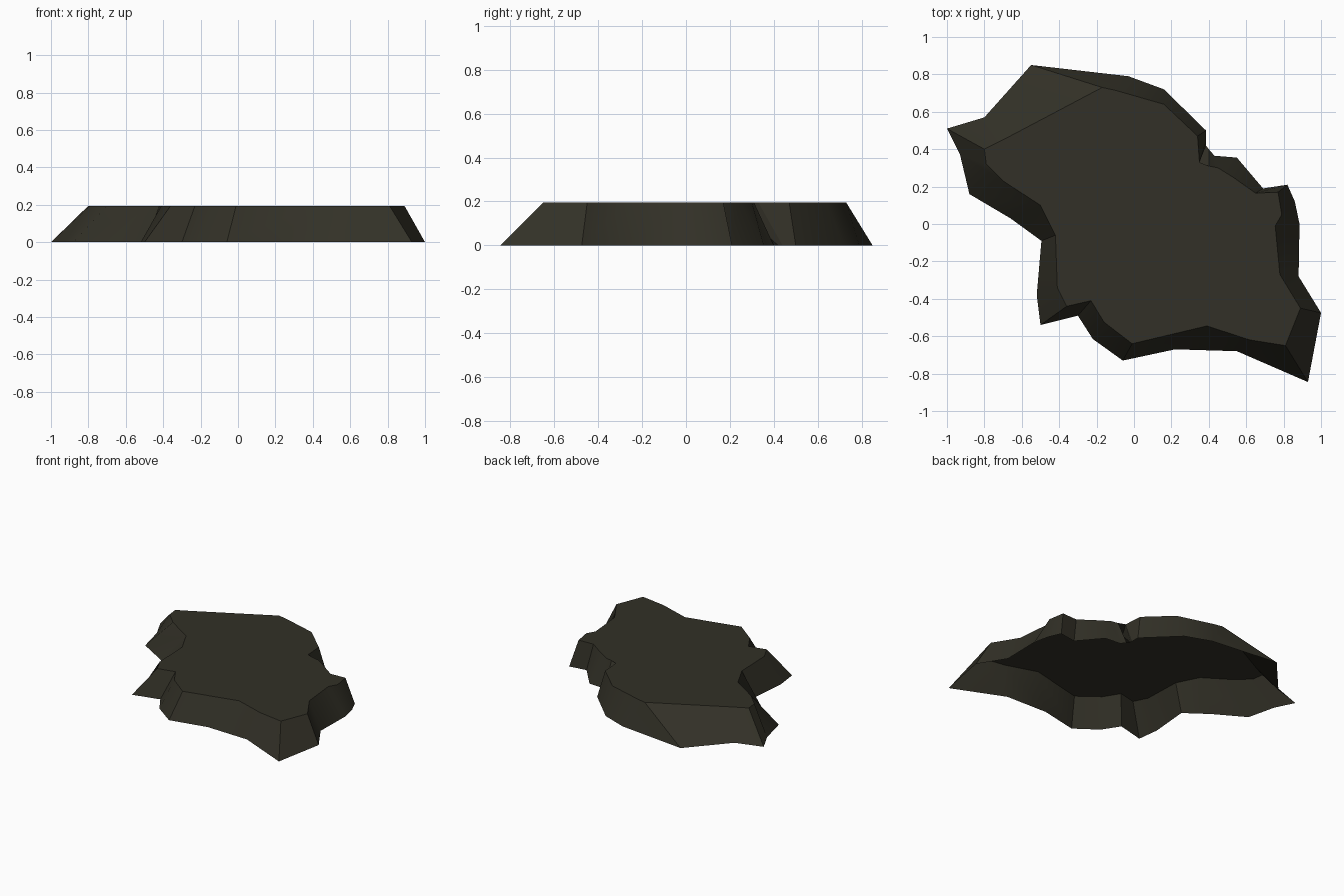
import bpy, bmesh

TOP_Z = 0.195

# matching outline points: (foot x, foot y, rim x, rim y), clockwise from the left tip
OUTLINE = [
    (-1.00, 0.51, -0.80, 0.40), (-0.80, 0.57, -0.70, 0.45),
    (-0.55, 0.85, -0.17, 0.73), (-0.03, 0.79, -0.10, 0.715),
    (0.16, 0.72, 0.16, 0.64), (0.385, 0.50, 0.34, 0.47),
    (0.385, 0.44, 0.35, 0.33), (0.385, 0.42, 0.27, 0.20),
    (0.40, 0.40, 0.40, 0.31), (0.43, 0.365, 0.45, 0.30),
    (0.55, 0.355, 0.53, 0.25), (0.69, 0.19, 0.65, 0.165),
    (0.82, 0.21, 0.77, 0.17), (0.86, 0.12, 0.79, 0.05),
    (0.885, 0.00, 0.755, -0.01), (0.88, -0.28, 0.78, -0.27),
    (1.00, -0.475, 0.89, -0.45), (0.93, -0.845, 0.81, -0.65),
    (0.55, -0.68, 0.62, -0.62), (0.22, -0.67, 0.39, -0.545),
    (-0.06, -0.73, -0.01, -0.64), (-0.22, -0.615, -0.16, -0.525),
    (-0.30, -0.49, -0.23, -0.41), (-0.50, -0.54, -0.36, -0.44),
    (-0.52, -0.38, -0.41, -0.34), (-0.495, -0.09, -0.42, -0.06),
    (-0.66, 0.03, -0.50, 0.10), (-0.88, 0.16, -0.70, 0.23),
    (-0.93, 0.37, -0.79, 0.32),
]

# rock slab: flat top and sloping skirt, open underneath
bm = bmesh.new()
foot = [bm.verts.new((p[0], p[1], 0)) for p in OUTLINE]
rim = [bm.verts.new((p[2], p[3], TOP_Z)) for p in OUTLINE]
n = len(OUTLINE)
for i in range(n):
    j = (i + 1) % n
    bm.faces.new((foot[j], foot[i], rim[i], rim[j]))
top = bm.faces.new(rim[::-1])
bmesh.ops.triangulate(bm, faces=[top])
bm.normal_update()

mesh = bpy.data.meshes.new("rock_slab")
bm.to_mesh(mesh)
bm.free()
rock = bpy.data.objects.new("rock_slab", mesh)
bpy.context.collection.objects.link(rock)

# dark olive stone
stone = bpy.data.materials.new("dark olive stone")
stone.diffuse_color = (0.032, 0.030, 0.020, 1)
mesh.materials.append(stone)

# soft skirt, crisp rim
bpy.context.view_layer.objects.active = rock
rock.select_set(True)
bpy.ops.object.shade_smooth_by_angle(angle=0.6)
